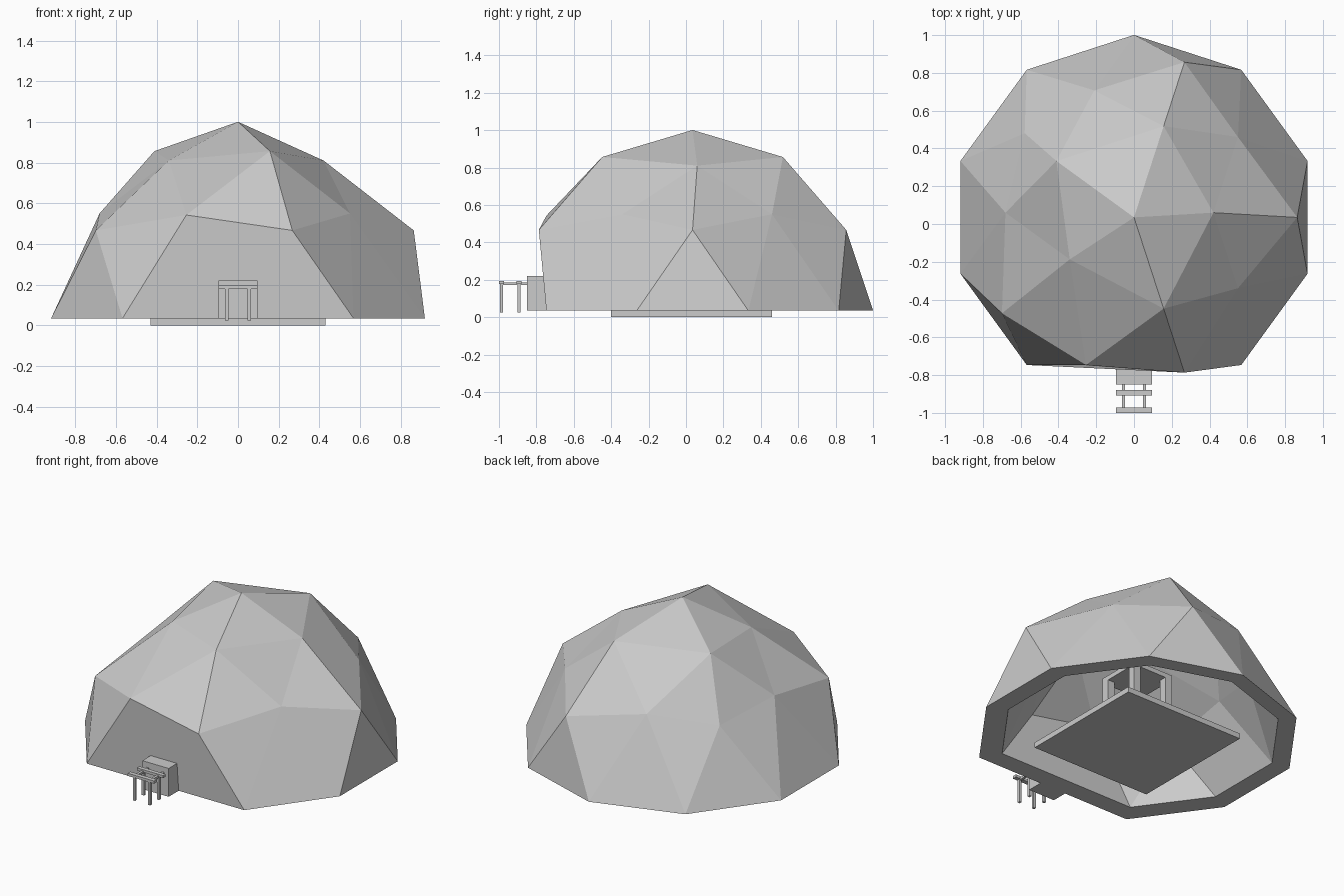
import bpy, bmesh, math
from mathutils import Vector

if "Cube" in bpy.data.objects:
    bpy.data.objects.remove(bpy.data.objects["Cube"])


def box(name, x0, x1, y0, y1, z0, z1):
    bm = bmesh.new()
    bmesh.ops.create_cube(bm, size=1)
    for v in bm.verts:
        v.co = Vector(((x0 + x1) / 2 + v.co.x * (x1 - x0),
                       (y0 + y1) / 2 + v.co.y * (y1 - y0),
                       (z0 + z1) / 2 + v.co.z * (z1 - z0)))
    return finish(name, bm)


def finish(name, bm):
    me = bpy.data.meshes.new(name)
    bm.to_mesh(me)
    bm.free()
    ob = bpy.data.objects.new(name, me)
    bpy.context.collection.objects.link(ob)
    return ob


# Dome: upper half of an icosphere, front foot vertex removed for a flat panel
bm = bmesh.new()
bmesh.ops.create_icosphere(bm, subdivisions=2, radius=1)
cut = [v for v in bm.verts if v.co.z < -0.05
       or (abs(v.co.z) < 0.05 and v.co.y < -0.97)]
bmesh.ops.delete(bm, geom=cut, context='VERTS')

# Flattened joints as (level, azimuth)
dents = {(0.85, 0), (0.85, -144), (0.45, 144),
         (0.53, 36), (0.53, 108), (0.53, 180), (0.53, -36)}


def is_dent(co):
    a = math.degrees(math.atan2(co.y, co.x))
    return any(abs(co.z - z) < 0.03 and abs((a - d + 180) % 360 - 180) < 5
               for z, d in dents)


panel = [min(bm.verts, key=lambda v: (v.co - Vector(p)).length) for p in
         ((-0.588, -0.809, 0), (0.588, -0.809, 0),
          (0.276, -0.851, 0.447), (-0.263, -0.809, 0.526))]
bm.faces.new(panel)
for v in bm.verts:
    if is_dent(v.co):
        v.co = Vector((0, 0.06, 0.13)) + v.co * 0.8
    else:
        v.co = Vector((0, 0.035, 0.035)) + v.co * 0.966

# Inner shell and flat bottom rim
outer = list(bm.faces)
rim = [e for e in bm.edges if e.is_boundary]
pivot = Vector((0, 0.2, 0.035))
inner = {v: bm.verts.new(pivot + (v.co - pivot) * 0.87) for v in list(bm.verts)}
for f in outer:
    bm.faces.new([inner[v] for v in reversed(f.verts)])
for e in rim:
    a, b = e.verts
    bm.faces.new((a, b, inner[b], inner[a]))
bmesh.ops.recalc_face_normals(bm, faces=bm.faces)
finish("dome_shell", bm)

# Floor slab and entrance block
box("floor_slab", -0.43, 0.43, -0.40, 0.46, 0, 0.035)
box("entrance_block", -0.095, 0.095, -0.85, -0.64, 0.035, 0.22)

# Porch frame: posts, rails and crossbars
for y0, y1 in ((-1.0, -0.972), (-0.907, -0.88)):
    box("porch_crossbar", -0.095, 0.095, y0, y1, 0.178, 0.195)
    yc = (y0 + y1) / 2
    for s in (-1, 1):
        x = s * 0.055
        box("porch_post", x - 0.008, x + 0.008, yc - 0.008, yc + 0.008, 0.025, 0.18)
for x in (-0.055, 0.055):
    box("porch_rail", x - 0.008, x + 0.008, -0.985, -0.85, 0.172, 0.186)

# Furniture frame inside the dome
for x in (-0.12, 0.12):
    for y in (-0.09, 0.15):
        box("table_leg", x - 0.025, x + 0.025, y - 0.025, y + 0.025, 0.035, 0.42)
box("table_top", -0.145, 0.145, -0.115, 0.175, 0.42, 0.45)
